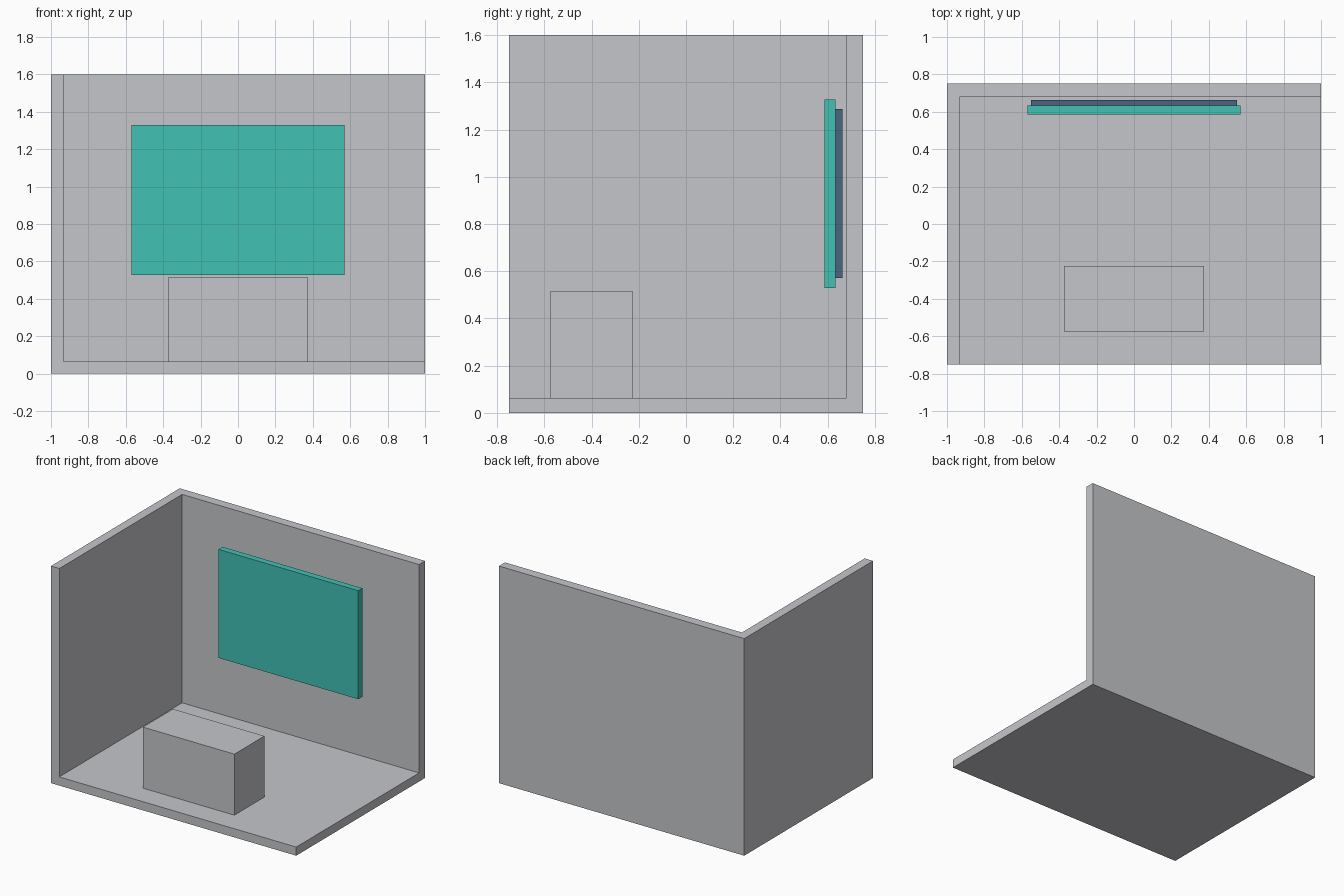
import bpy

if "Cube" in bpy.data.objects:
    bpy.data.objects.remove(bpy.data.objects["Cube"])


def material(name, rgb):
    """Flat material from 0-255 display values."""
    lin = []
    for v in rgb:
        c = v / 255
        lin.append(c / 12.92 if c <= 0.04045 else ((c + 0.055) / 1.055) ** 2.4)
    mat = bpy.data.materials.new(name)
    mat.diffuse_color = (*lin, 1)
    mat.use_nodes = True
    mat.node_tree.nodes["Principled BSDF"].inputs["Base Color"].default_value = mat.diffuse_color
    return mat


def box(name, lo, hi, mat):
    """Box between two opposite corners."""
    bpy.ops.mesh.primitive_cube_add(size=1)
    ob = bpy.context.object
    ob.name = name
    ob.location = [(a + b) / 2 for a, b in zip(lo, hi)]
    ob.scale = [b - a for a, b in zip(lo, hi)]
    bpy.ops.object.transform_apply(location=True, rotation=False, scale=True)
    ob.data.materials.append(mat)
    return ob


grey = material("light_grey", (197, 198, 202))
teal = material("teal", (65, 193, 179))
slate = material("slate_blue", (74, 101, 127))

# Room shell: floor, left wall and back wall as one solid
room = box("room_shell", (-1, -0.75, 0), (1, 0.75, 1.6), grey)
cutter = box("room_cutter", (-0.932, -1.2, 0.064), (1.4, 0.68, 2), grey)
mod = room.modifiers.new("hollow", 'BOOLEAN')
mod.operation = 'DIFFERENCE'
mod.solver = 'EXACT'
mod.object = cutter
bpy.context.view_layer.objects.active = room
bpy.ops.object.modifier_apply(modifier=mod.name)
bpy.data.objects.remove(cutter)

# Counter standing on the floor
box("counter", (-0.373, -0.575, 0.064), (0.373, -0.225, 0.514), grey)

# Wall panel with its smaller backing
box("panel", (-0.57, 0.586, 0.528), (0.57, 0.634, 1.328), teal)
box("panel_backing", (-0.55, 0.634, 0.572), (0.55, 0.662, 1.286), slate)
